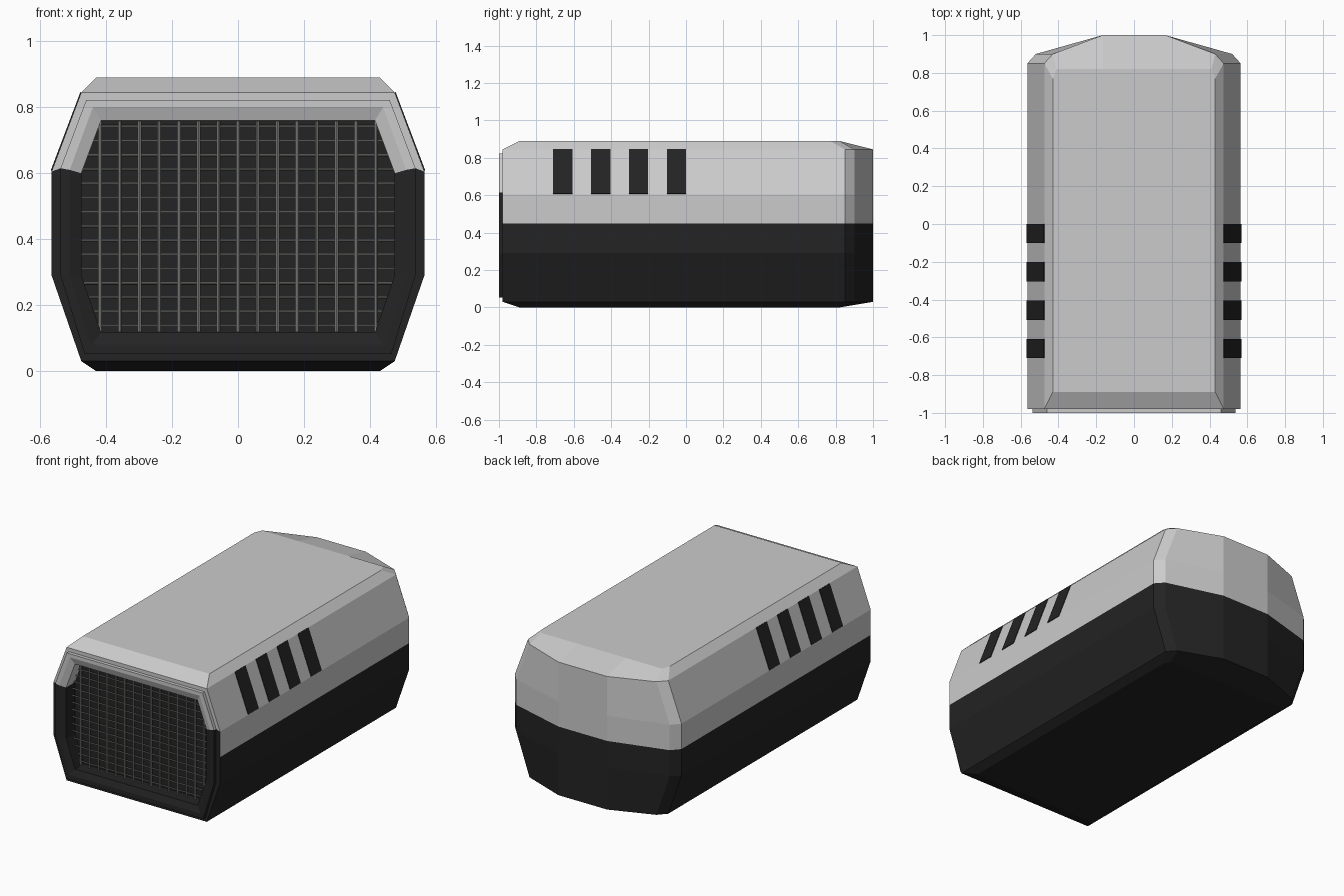
import bpy, bmesh, math
from mathutils import Vector, Matrix

if "Cube" in bpy.data.objects:
    bpy.data.objects.remove(bpy.data.objects["Cube"])


def material(name, rgb):
    m = bpy.data.materials.new(name)
    m.diffuse_color = (*rgb, 1)
    m.use_nodes = True
    m.node_tree.nodes["Principled BSDF"].inputs["Base Color"].default_value = m.diffuse_color
    return m


LIGHT = material("light grey plastic", (0.60, 0.60, 0.60))
DARK = material("black plastic", (0.017, 0.017, 0.017))
WIRE = material("grey wire", (0.27, 0.27, 0.26))


def finish(bm, name, mats, rule=None, fix=True):
    if fix:
        bmesh.ops.recalc_face_normals(bm, faces=bm.faces)
    if rule:
        for f in bm.faces:
            f.material_index = rule(f.calc_center_median())
    me = bpy.data.meshes.new(name)
    bm.to_mesh(me)
    bm.free()
    for m in mats:
        me.materials.append(m)
    ob = bpy.data.objects.new(name, me)
    bpy.context.collection.objects.link(ob)
    return ob


# Shell: stacked plan outlines, pale above the seam and black below
def outline(w, z, cap):
    if cap:
        half = [(w, -0.89), (w, 0.77), (w - 0.02, 0.82), (0.165, 0.82)]
    else:
        half = [(w, -0.98), (w, 0.85), (w - 0.045, 0.90), (0.165, 1.0)]
    pts = half + [(-x, y) for x, y in reversed(half)]
    return [(x, y, z) for x, y in pts]


levels = [(0.43, 0), (0.475, 0.03), (0.565, 0.29), (0.565, 0.45),
          (0.565, 0.605), (0.475, 0.845), (0.43, 0.89)]
bm = bmesh.new()
rings = []
for i, (w, z) in enumerate(levels):
    cap = i in (0, len(levels) - 1)
    rings.append([bm.verts.new(p) for p in outline(w, z, cap)])
for i in range(len(rings) - 1):
    a, b = rings[i], rings[i + 1]
    for k in range(8):
        if k == 7 and 0 < i < len(rings) - 2:
            continue  # front stays open for the door frame
        n = (k + 1) % 8
        bm.faces.new((a[k], a[n], b[n], b[k]))
bm.faces.new(rings[0])
bm.faces.new(rings[-1])
finish(bm, "shell", [LIGHT, DARK], lambda c: 1 if c.z < 0.45 else 0)

# Door frame: nested octagons stepping out and then into the opening
frame = [
    (-0.98, [(0.475, 0.03), (0.565, 0.29), (0.565, 0.605), (0.475, 0.845)]),
    (-0.98, [(0.465, 0.052), (0.538, 0.29), (0.538, 0.615), (0.46, 0.822)]),
    (-1.00, [(0.465, 0.052), (0.538, 0.29), (0.538, 0.615), (0.46, 0.822)]),
    (-1.00, [(0.445, 0.08), (0.51, 0.29), (0.51, 0.61), (0.44, 0.80)]),
    (-0.985, [(0.415, 0.117), (0.475, 0.29), (0.475, 0.60), (0.415, 0.76)]),
    (-0.90, [(0.415, 0.117), (0.475, 0.29), (0.475, 0.60), (0.415, 0.76)]),
]
bm = bmesh.new()
loops = []
for y, half in frame:
    pts = half + [(-x, z) for x, z in reversed(half)]
    loops.append([bm.verts.new((x, y, z)) for x, z in pts])
for a, b in zip(loops, loops[1:]):
    for k in range(8):
        n = (k + 1) % 8
        f = bm.faces.new((a[k], a[n], b[n], b[k]))
        f.material_index = 0 if k in (2, 3, 4) else 1
back = bm.faces.new(loops[-1])
back.material_index = 1
back.normal_update()
if back.normal.y > 0:
    bmesh.ops.reverse_faces(bm, faces=bm.faces[:])
finish(bm, "door_frame", [LIGHT, DARK], fix=False)


# Wire door: crossed round bars clipped to the opening
def bar(bm, p, q, r):
    p, q = Vector(p), Vector(q)
    d = q - p
    m = Matrix.Translation((p + q) / 2) @ d.to_track_quat('Z', 'Y').to_matrix().to_4x4()
    bmesh.ops.create_cone(bm, cap_ends=True, segments=8, radius1=r, radius2=r,
                          depth=d.length, matrix=m)


def half_width(z):
    if z < 0.29:
        return 0.415 + 0.06 * (z - 0.117) / 0.173
    if z > 0.60:
        return 0.475 - 0.06 * (z - 0.60) / 0.16
    return 0.475


bm = bmesh.new()
for i in range(15):
    x = -0.418 + i * 0.0597
    bar(bm, (x, -0.925, 0.118), (x, -0.925, 0.759), 0.006)
    z = 0.138 + i * 0.0431
    w = half_width(z)
    bar(bm, (-w, -0.918, z), (w, -0.918, z), 0.004)
finish(bm, "wire_door", [WIRE])

# Vent slots: thin black plates on the sloping upper sides
low, high = Vector((0.565, 0, 0.607)), Vector((0.475, 0, 0.845))
out = Vector((high.z - low.z, 0, low.x - high.x)).normalized() * 0.003
for side, label in ((1, "right"), (-1, "left")):
    bm = bmesh.new()
    for i in range(4):
        y0 = -0.71 + i * 0.203
        quad = []
        for off in (-out, out):
            for p, y in ((low, y0), (low, y0 + 0.102), (high, y0 + 0.102), (high, y0)):
                v = p + off
                quad.append(bm.verts.new((side * v.x, y, v.z)))
        bm.faces.new(quad[:4])
        bm.faces.new(quad[4:])
        for k in range(4):
            n = (k + 1) % 4
            bm.faces.new((quad[k], quad[n], quad[4 + n], quad[4 + k]))
    finish(bm, "vent_slots_" + label, [DARK])
